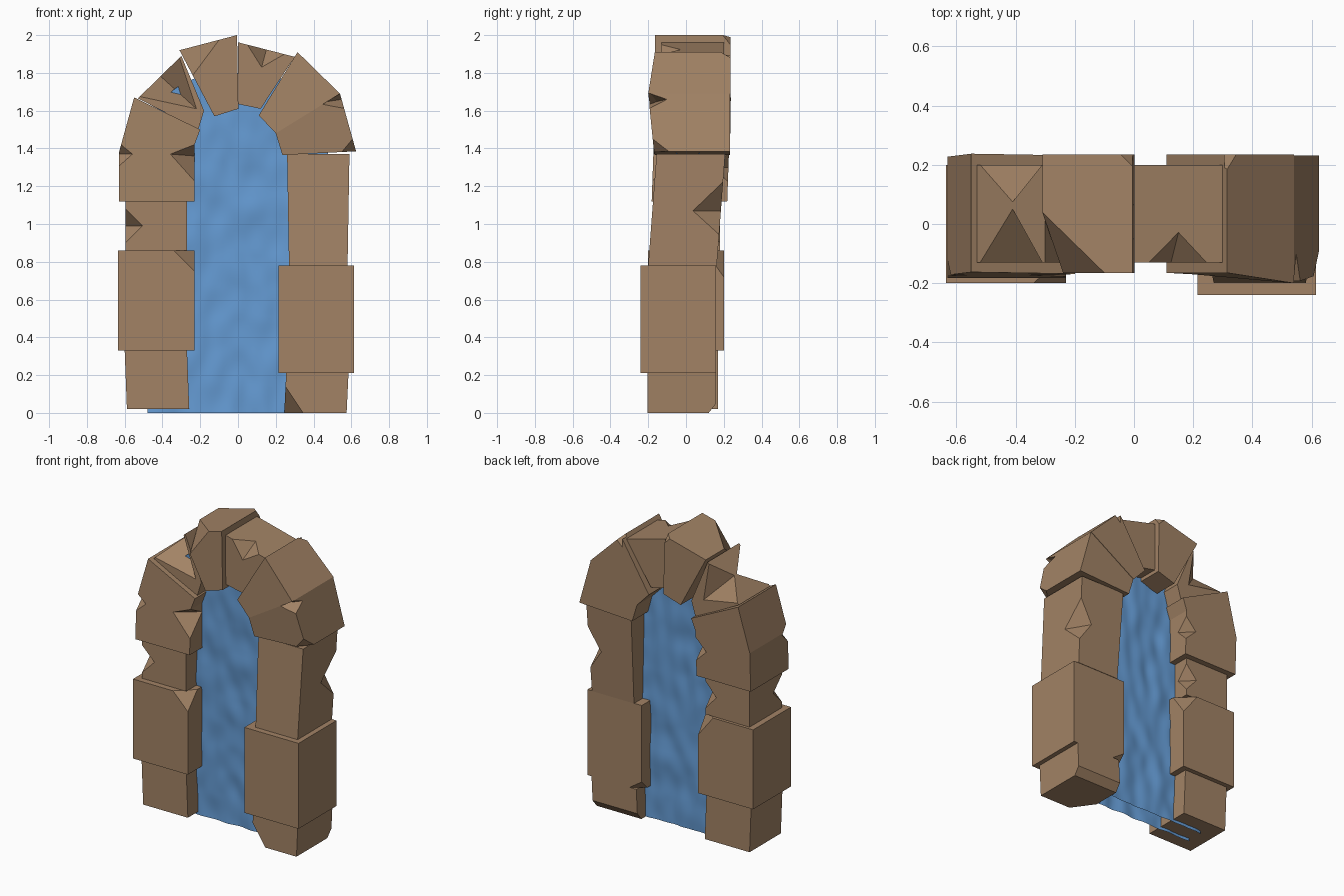
import bpy, bmesh
from mathutils import Vector, noise

if "Cube" in bpy.data.objects:
    bpy.data.objects.remove(bpy.data.objects["Cube"])


def material(name, rgb):
    m = bpy.data.materials.new(name)
    m.diffuse_color = (*rgb, 1)
    m.use_nodes = True
    m.node_tree.nodes["Principled BSDF"].inputs["Base Color"].default_value = m.diffuse_color
    return m


STONE = material("brown_stone", (0.36, 0.225, 0.13))
WATER = material("blue_water", (0.13, 0.33, 0.66))


def add(name, bm, mat):
    me = bpy.data.meshes.new(name)
    bm.to_mesh(me)
    bm.free()
    ob = bpy.data.objects.new(name, me)
    bpy.context.collection.objects.link(ob)
    if mat:
        me.materials.append(mat)
    return ob


def hull_cutter(inner, outer):
    # Hull grown away from the inner points, so the cut planes stay exact
    mid = sum((Vector(p) for p in inner), Vector()) / len(inner)
    bm = bmesh.new()
    for p in inner + outer:
        bm.verts.new(mid + (Vector(p) - mid) * 1.5)
    bmesh.ops.convex_hull(bm, input=bm.verts)
    bmesh.ops.recalc_face_normals(bm, faces=bm.faces)
    cutter = add("chip_cutter", bm, None)
    cutter.hide_render = True
    return cutter


def stone(name, poly, y0, y1, shear=0, fronts=None, chips=()):
    # Front outline pulled back in y, then chipped with hull cutters
    zm = sum(p[1] for p in poly) / len(poly)
    bm = bmesh.new()
    rings = []
    for side in (0, 1):
        ring = []
        for i, (x, z) in enumerate(poly):
            y = y1 if side else (fronts[i] if fronts else y0)
            ring.append(bm.verts.new((x, y + shear * (z - zm), z)))
        rings.append(ring)
        bm.faces.new(ring)
    n = len(poly)
    for i in range(n):
        j = (i + 1) % n
        bm.faces.new((rings[0][i], rings[0][j], rings[1][j], rings[1][i]))
    bmesh.ops.recalc_face_normals(bm, faces=bm.faces)
    ob = add(name, bm, STONE)
    cutters = [hull_cutter(*c) for c in chips]
    for c in cutters:
        mod = ob.modifiers.new("chip", 'BOOLEAN')
        mod.operation, mod.solver, mod.object = 'DIFFERENCE', 'EXACT', c
    if cutters:
        dg = bpy.context.evaluated_depsgraph_get()
        ob.data = bpy.data.meshes.new_from_object(ob.evaluated_get(dg))
        ob.modifiers.clear()
        for c in cutters:
            bpy.data.objects.remove(c)
    return ob


def box(x0, x1, z0, z1, flare=0):
    return [(x0 + flare, z0), (x1 + flare, z0), (x1, z1), (x0, z1)]


def edge_notch(x, y, z0, z1, dx, dy):
    # V notch in an upright edge
    z = (z0 + z1) / 2
    return [(x + dx, y, z), (x, y + dy, z)], [(x, y, z0), (x, y, z1)]


def corner(x, y, z, dx, dy, dz):
    # Chopped-off corner
    return [(x + dx, y, z), (x, y + dy, z), (x, y, z + dz)], [(x, y, z)]


# Left pillar
stone("left_base", box(-.6, -.27, .02, .33, .012), -.16, .17)
stone("left_lower_block", box(-.635, -.23, .33, .86), -.2, .2, chips=[
    corner(-.23, -.2, .86, -.11, .1, -.11), corner(-.23, .2, .86, -.11, -.1, -.14)])
stone("left_narrow_block", box(-.595, -.27, .86, 1.12), -.16, .18, chips=[
    edge_notch(-.595, -.16, .9, 1.08, .09, .09), edge_notch(-.27, .18, .9, 1.08, -.08, -.08)])
stone("left_upper_block",
      [(-.63, 1.12), (-.23, 1.12), (-.23, 1.42), (-.2, 1.5), (-.55, 1.67), (-.63, 1.38)],
      -.173, .227, .035, chips=[
          edge_notch(-.63, -.172, 1.31, 1.43, .07, .06),
          ([(-.36, -.175, 1.37), (-.23, -.05, 1.36)], [(-.23, -.175, 1.23), (-.23, -.17, 1.42)]),
          edge_notch(-.23, .227, 1.22, 1.38, -.08, -.08)])

# Right pillar
stone("right_base", box(.255, .585, 0, .21, -.01), -.205, .16, chips=[
    corner(.245, -.205, 0, .1, .14, .15),
    ([(.2, .12, 0), (.62, .12, 0), (.2, .16, .05), (.62, .16, .05)],
     [(.2, .17, -.01), (.62, .17, -.01)])])
stone("right_lower_block", box(.215, .615, .21, .78), -.24, .16, chips=[
    corner(.215, .16, .21, .09, -.06, .06)])
stone("right_tall_block", [(.27, .78), (.58, .78), (.59, 1.37), (.26, 1.37)],
      -.178, .185, .075, chips=[edge_notch(.586, .185, .93, 1.21, -.09, -.15)])

# Arch stones, left to right
stone("arch_left_stone", [(-.53, 1.665), (-.3, 1.89), (-.18, 1.6), (-.21, 1.5)], -.13, .2, chips=[
    ([(-.41, .05, 1.782), (-.22, -.13, 1.61)], [(-.52, -.13, 1.675), (-.31, -.13, 1.88)]),
    ([(-.41, .075, 1.782), (-.27, .2, 1.63)], [(-.52, .2, 1.675), (-.31, .2, 1.88)])])
stone("arch_top_left_stone", [(-.31, 1.92), (-.005, 2), (.002, 1.61), (-.125, 1.57)],
      -.165, .235, chips=[
          ([(-.31, .04, 1.92), (-.1, -.165, 1.975), (-.24, -.165, 1.786)], [(-.31, -.165, 1.92)]),
          corner(-.005, .235, 2, -.05, -.04, -.05)])
stone("arch_top_right_stone", [(0, 1.962), (.3, 1.885), (.12, 1.61), (0, 1.635)], -.13, .2, chips=[
    ([(.15, -.03, 1.922), (.125, -.13, 1.83)], [(.05, -.13, 1.949), (.245, -.13, 1.899)])])
stone("arch_right_stone", [(.315, 1.91), (.54, 1.69), (.2, 1.48), (.11, 1.575)],
      0, .235, fronts=(-.165, -.2, -.17, -.165), chips=[
          corner(.315, .235, 1.91, 0.06, -.05, -.06)])
stone("right_upper_block", [(.54, 1.69), (.625, 1.385), (.235, 1.365), (.2, 1.48)],
      0, .232, fronts=(-.2, -.17, -.165, -.17), chips=[
          ([(.42, -.19, 1.64), (.55, -.1, 1.66)], [(.54, -.2, 1.695), (.562, -.197, 1.61)]),
          corner(.625, -.17, 1.383, -.075, .08, .08)])

# Rippled water: front and back sheets filling the arch
HALF, NX, NZ = .48, 48, 84
bm = bmesh.new()
for y, seed in ((-.05, 0), (.07, 7)):
    grid = []
    for i in range(NX + 1):
        x = HALF * (2 * i / NX - 1)
        top = 1.35 + .45 * max(0, 1 - abs(x / HALF) ** 2.5) ** .4
        col = []
        for k in range(NZ + 1):
            z = top * k / NZ
            d = noise.noise((x * 11, z * 6, seed)) * .012
            col.append(bm.verts.new((x, y + d, z)))
        grid.append(col)
    for i in range(NX):
        for k in range(NZ):
            q = (grid[i][k], grid[i + 1][k], grid[i + 1][k + 1], grid[i][k + 1])
            f = bm.faces.new(q if y < 0 else q[::-1])
            f.smooth = True
add("water_surface", bm, WATER)
